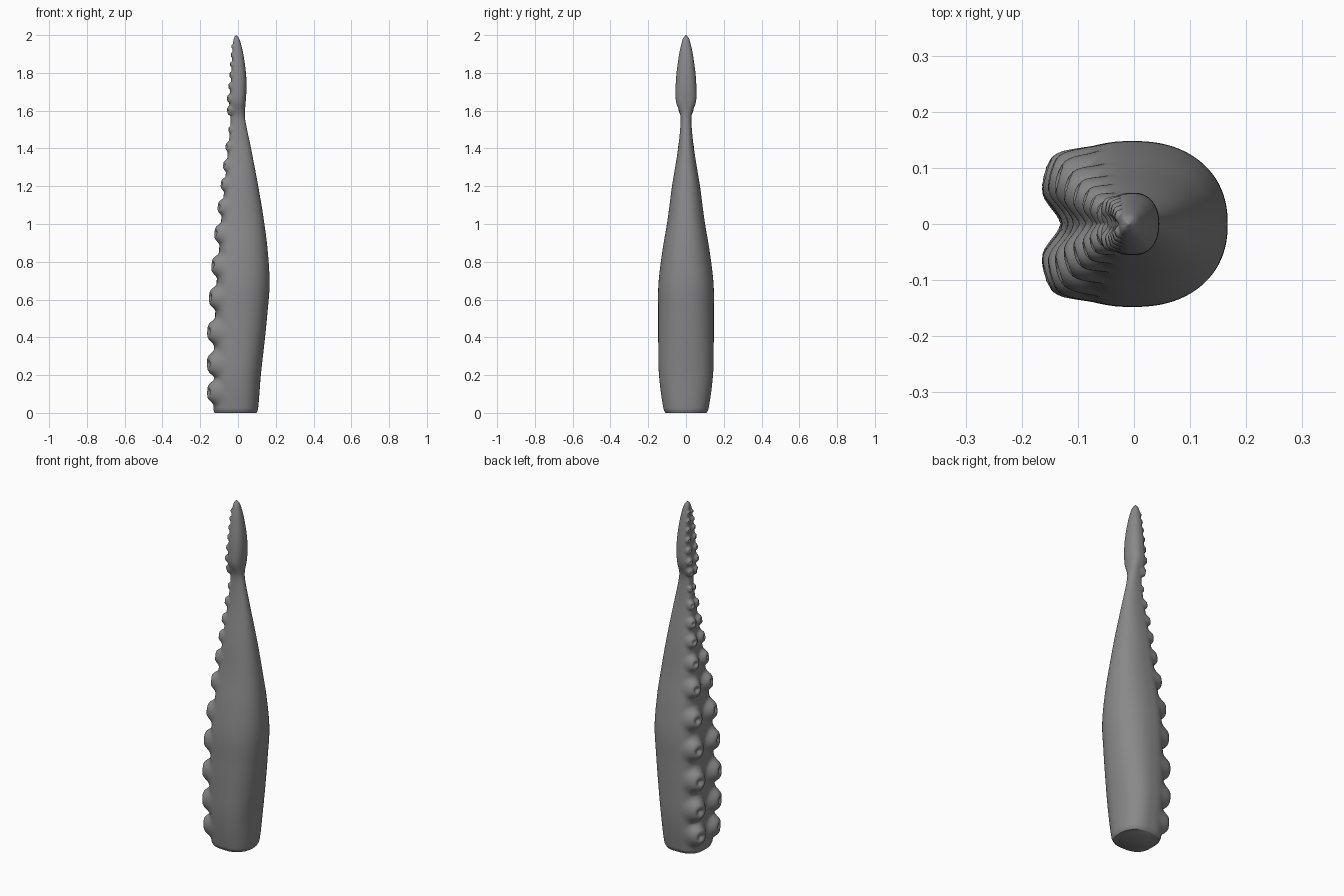
import bpy, bmesh, math
from mathutils import Vector

if "Cube" in bpy.data.objects:
    bpy.data.objects.remove(bpy.data.objects["Cube"])

# Outline stations: z, left x, right x, half depth in y
STATIONS = [
    (0.00, -.124, .098, .108), (0.02, -.130, .106, .119), (0.20, -.126, .121, .143),
    (0.38, -.128, .141, .147), (0.52, -.121, .155, .147), (0.68, -.114, .167, .146),
    (0.85, -.101, .158, .126), (1.02, -.089, .137, .098), (1.20, -.071, .107, .074),
    (1.40, -.052, .069, .042), (1.53, -.039, .042, .029), (1.58, -.040, .036, .031),
    (1.65, -.047, .041, .053), (1.72, -.041, .045, .055), (1.80, -.035, .042, .050),
    (1.90, -.030, .028, .036), (1.96, -.026, .014, .023), (1.985, -.021, .004, .014),
    (2.00, -.011, -.009, .001),
]
# Suckers of one row: z, radius
SUCKERS = [
    (.11, .062), (.26, .066), (.43, .065), (.61, .063), (.78, .059), (.95, .053),
    (1.09, .044), (1.21, .037), (1.31, .032), (1.41, .027), (1.50, .018), (1.60, .027),
    (1.665, .022), (1.73, .020), (1.79, .018), (1.845, .016), (1.895, .014), (1.94, .012),
]
# Sucker height over distance from its centre, in units of its radius
BUMP = [(0, .38), (.13, .41), (.27, .56), (.4, .63), (.55, .60), (.7, .50), (.85, .33),
        (1.0, .16), (1.15, .05), (1.35, 0)]
SIDES = 128


def outline(z):
    """Smoothly interpolated (left, right, depth) at height z."""
    i = 0
    while i < len(STATIONS) - 2 and z > STATIONS[i + 1][0]:
        i += 1
    a, b = STATIONS[i], STATIONS[i + 1]
    p, n = STATIONS[max(i - 1, 0)], STATIONS[min(i + 2, len(STATIONS) - 1)]
    h = b[0] - a[0]
    t = (z - a[0]) / h
    out = []
    for k in (1, 2, 3):
        m0 = (b[k] - p[k]) / (b[0] - p[0]) * h
        m1 = (n[k] - a[k]) / (n[0] - a[0]) * h
        out.append((2*t**3 - 3*t*t + 1) * a[k] + (t**3 - 2*t*t + t) * m0
                   + (3*t*t - 2*t**3) * b[k] + (t**3 - t*t) * m1)
    return out


def surface(z, ang):
    """Round on the +x side, flattened on the sucker side."""
    left, right, depth = outline(z)
    cx = -.01 * max(0, (z - 1.7) / .3)
    c, s = math.cos(ang), math.sin(ang)
    e = 2.25 if c >= 0 else 3.0
    k = (abs(c)**e + abs(s)**e) ** (-1 / e)
    rx = (right - cx) if c >= 0 else (cx - left)
    return Vector((cx + c * k * rx, s * k * depth, z))


def bump(d):
    for (d0, h0), (d1, h1) in zip(BUMP, BUMP[1:]):
        if d < d1:
            return h0 + (h1 - h0) * (d - d0) / (d1 - d0)
    return 0


# Two mirrored rows of suckers: centre, direction, radius
suckers = []
for z, r in SUCKERS:
    ang = math.pi - math.atan2(.55, .94)
    p = surface(z, ang)
    du = surface(z, ang + .02) - surface(z, ang - .02)
    dz = surface(z + .01, ang) - surface(z - .01, ang)
    n = du.cross(dz).normalized()
    for side in (1, -1):
        flip = Vector((1, side, 1))
        suckers.append((p * flip, n * flip, r))


def skin(z, ang):
    """Arm surface with the suckers raised out of it."""
    p = surface(z, ang)
    push, total, top = Vector(), 0, 0
    for c, n, r in suckers:
        if abs(c.z - z) < 1.35 * r:
            h = bump((p - c).length / r) * r
            push += n * h
            total += h
            top = max(top, h)
    return p + push * (top / total) if total else p


# Ring heights, closer together towards the tip and at both ends
heights = [0, .003, .007, .012]
while heights[-1] < 1.975:
    heights.append(heights[-1] + .0075 - .0022 * heights[-1])
heights += [1.982, 1.987, 1.991, 1.995, 1.998, 2]

# Tapered arm with a narrow neck, club-shaped tip and dimpled suckers
bm = bmesh.new()
loops = [[bm.verts.new(skin(z, math.tau * j / SIDES)) for j in range(SIDES)] for z in heights]
for a, b in zip(loops, loops[1:]):
    for j in range(SIDES):
        k = (j + 1) % SIDES
        bm.faces.new((a[j], a[k], b[k], b[j]))
bm.faces.new(loops[0][::-1])
bm.faces.new(loops[-1])
me = bpy.data.meshes.new("tentacle")
bm.to_mesh(me)
bm.free()
arm = bpy.data.objects.new("tentacle", me)
bpy.context.collection.objects.link(arm)
bpy.context.view_layer.objects.active = arm
arm.select_set(True)
bpy.ops.object.shade_smooth_by_angle(angle=math.radians(60))

# Dark grey skin
mat = bpy.data.materials.new("dark_grey")
mat.diffuse_color = (.25, .25, .25, 1)
mat.use_nodes = True
mat.node_tree.nodes["Principled BSDF"].inputs["Base Color"].default_value = mat.diffuse_color
me.materials.append(mat)
